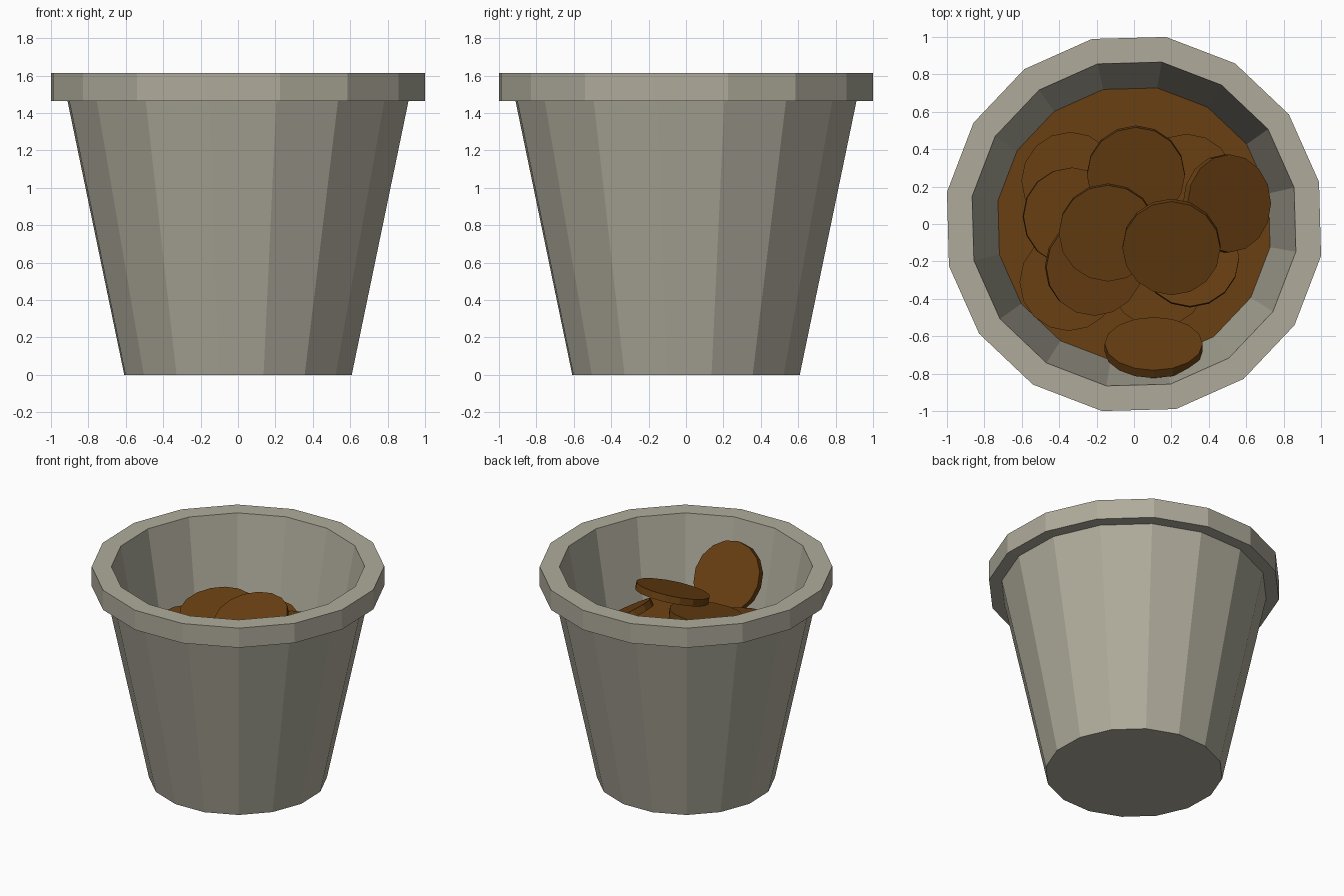
import bpy, bmesh, math
from mathutils import Vector, Matrix

if "Cube" in bpy.data.objects:
    bpy.data.objects.remove(bpy.data.objects["Cube"])

SIDES = 16
TURN = math.radians(12.8)


def material(name, rgb):
    m = bpy.data.materials.new(name)
    m.diffuse_color = (*rgb, 1)
    m.use_nodes = True
    m.node_tree.nodes["Principled BSDF"].inputs["Base Color"].default_value = m.diffuse_color
    return m


stone = material("warm_grey_clay", (0.43, 0.41, 0.33))
brown = material("dark_orange_brown", (0.14, 0.05, 0.006))


def add_object(name, bm, mat):
    bmesh.ops.recalc_face_normals(bm, faces=bm.faces)
    me = bpy.data.meshes.new(name)
    bm.to_mesh(me)
    bm.free()
    me.materials.append(mat)
    ob = bpy.data.objects.new(name, me)
    bpy.context.collection.objects.link(ob)
    return ob


def lathe(name, profile, mat):
    """Revolve (radius, z) points into a closed faceted solid with capped ends."""
    bm = bmesh.new()
    rings = []
    for r, z in profile:
        rings.append([bm.verts.new((r * math.cos(TURN + i * math.tau / SIDES),
                                    r * math.sin(TURN + i * math.tau / SIDES), z))
                      for i in range(SIDES)])
    for a, b in zip(rings, rings[1:]):
        for i in range(SIDES):
            j = (i + 1) % SIDES
            bm.faces.new((a[i], a[j], b[j], b[i]))
    bm.faces.new(rings[0])
    bm.faces.new(rings[-1])
    return add_object(name, bm, mat)


def disc(name, x, y, z, nx=0.0, ny=0.0, radius=0.262, thick=0.05):
    """Flat round piece: (x, y, z) is the top-face centre, (nx, ny, 1) its normal."""
    n = Vector((nx, ny, 1)).normalized()
    rot = Vector((0, 0, 1)).rotation_difference(n).to_matrix().to_4x4()
    bm = bmesh.new()
    bmesh.ops.create_cone(bm, cap_ends=True, segments=16, radius1=radius,
                          radius2=radius, depth=thick)
    bm.transform(Matrix.Translation(Vector((x, y, z)) - n * thick / 2) @ rot)
    return add_object(name, bm, brown)


# Tapered pot with overhanging rim and hollow inside
lathe("pot", [(0.617, 0), (0.925, 1.465), (1.0145, 1.465), (1.0145, 1.615),
              (0.878, 1.615), (0.60, 0.10)], stone)

# Filling inside the pot
lathe("filling", [(0.60, 0.12), (0.738, 0.855)], brown)

# Loose discs heaped on the filling: x, y, z, normal slope x, slope y
heap = [
    (0.105, -0.64, 1.26, 0.0, 1.55),     # leaning on the front wall
    (0.51, 0.11, 1.15, 0.62, 0.0),       # leaning on the right side
    (0.20, -0.13, 1.34, -0.04, -0.31),   # top of heap
    (-0.14, -0.05, 1.28, -0.02, -0.19),
    (-0.21, -0.23, 1.19, 0.15, -0.10),
    (0.01, 0.26, 1.11, 0.0, -0.20),
    (0.30, -0.18, 1.10, 0.0, 0.12),
    (-0.33, 0.04, 1.03, 0.08, 0.0),
    (0.28, 0.22, 0.93, 0.0, 0.0),
    (-0.34, 0.23, 0.90, 0.0, 0.0),
    (-0.35, -0.31, 0.93, 0.0, 0.0),
    (0.13, -0.29, 0.96, 0.0, 0.0),
]
for i, spec in enumerate(heap, 1):
    disc(f"loose_disc_{i:02d}", *spec)
